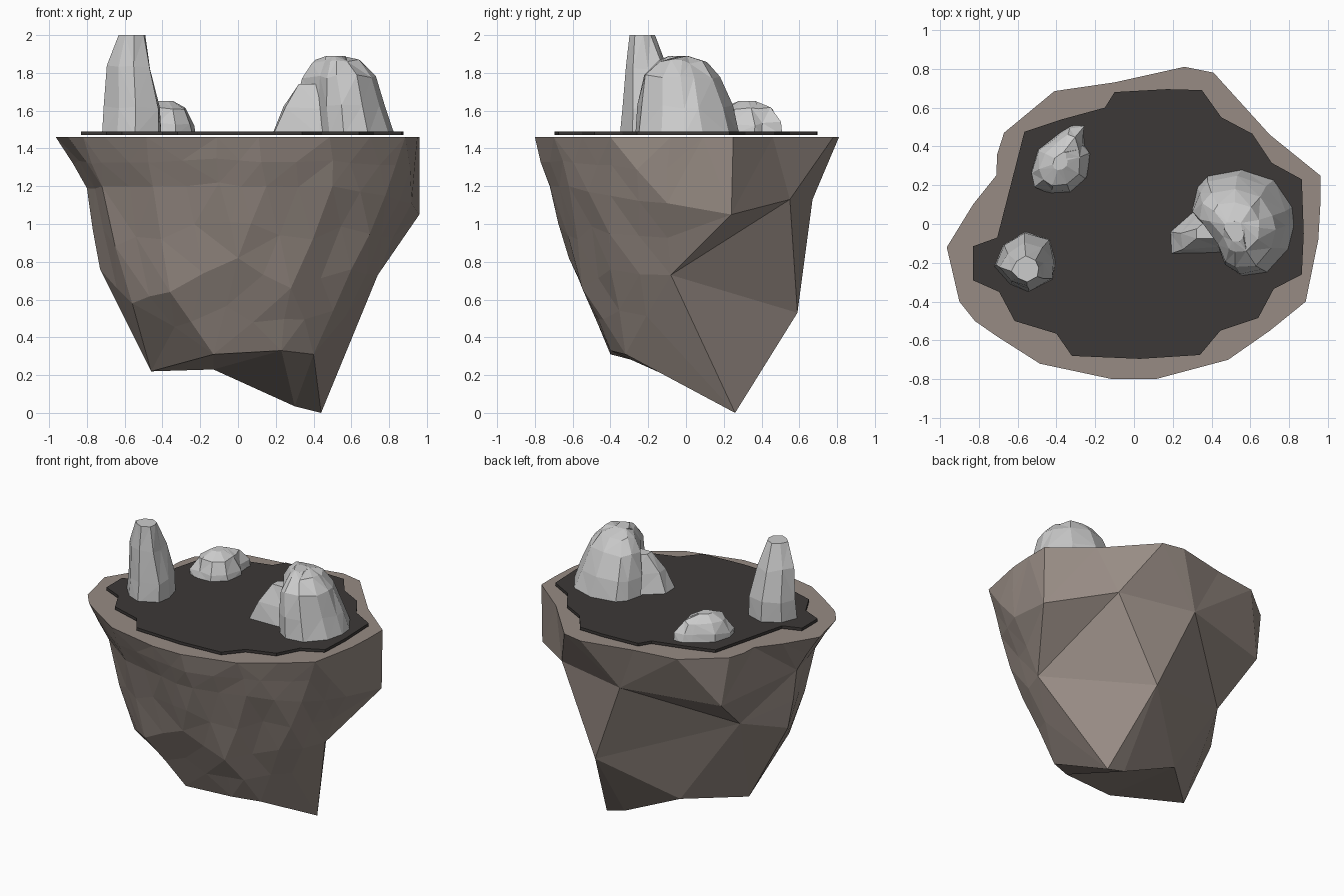
import bpy, bmesh, math, random
from mathutils import Vector

if "Cube" in bpy.data.objects:
    bpy.data.objects.remove(bpy.data.objects["Cube"])

random.seed(4)


def material(name, rgb):
    m = bpy.data.materials.new(name)
    m.diffuse_color = (*rgb, 1)
    m.use_nodes = True
    m.node_tree.nodes["Principled BSDF"].inputs["Base Color"].default_value = m.diffuse_color
    return m


def finish(bm, name, mat=None):
    bmesh.ops.recalc_face_normals(bm, faces=bm.faces[:])
    me = bpy.data.meshes.new(name)
    bm.to_mesh(me)
    bm.free()
    ob = bpy.data.objects.new(name, me)
    bpy.context.collection.objects.link(ob)
    if mat:
        me.materials.append(mat)
    return ob


def loft(rings, centre):
    """Stack rings (any point count, each running round the centre) into a closed faceted solid."""
    bm = bmesh.new()

    def ang(p):
        # measured from the front, so that every ring starts there
        return (math.atan2(p[1] - centre[1], p[0] - centre[0]) + math.radians(91)) % (2 * math.pi)

    loops = [[bm.verts.new(p) for p in sorted(ring, key=ang)] for ring in rings]
    for a, b in zip(loops, loops[1:]):
        i = j = 0
        na, nb = len(a), len(b)
        while i < na or j < nb:
            va, vb = a[i % na], b[j % nb]
            wa, wb = a[(i + 1) % na], b[(j + 1) % nb]
            # take the shorter diagonal
            if j >= nb or (i < na and (wa.co - vb.co).length <= (wb.co - va.co).length):
                bm.faces.new((va, wa, vb))
                i += 1
            else:
                bm.faces.new((va, wb, vb))
                j += 1
    caps = [bm.faces.new(loops[k]) for k in (0, -1)]
    bmesh.ops.triangulate(bm, faces=caps)
    return bm


# floating rock: rim, overhang, waist and tilted underside
rim = [(.96, .25), (.96, .09), (.95, -.08), (.885, -.4), (.7, -.55), (.485, -.7), (.11, -.8),
       (-.11, -.8), (-.485, -.72), (-.705, -.58), (-.82, -.5), (-.9, -.4), (-.965, -.12),
       (-.83, .1), (-.71, .25), (-.705, .36), (-.67, .47), (-.41, .685), (-.1, .73),
       (.26, .81), (.41, .78), (.7, .46)]
overhang = [(.92, -.1, 1.11), (.96, .24, 1.05), (.59, .55, 1.13), (.05, .67, 1.13),
            (-.62, .49, 1.11), (-.8, -.1, 1.19), (-.72, -.42, 1.2),
            (-.45, -.62, 1.2), (-.1, -.72, 1.22), (.15, -.72, 1.2), (.5, -.62, 1.2),
            (.78, -.4, 1.15)]
waist = [(.74, -.08, .73), (.3, .59, .53), (-.55, .18, .85), (-.73, -.1, .76),
         (-.56, -.36, .58), (-.36, -.53, .64), (0, -.62, .82), (.28, -.55, .66), (.6, -.4, .76)]
underside = [(.44, .26, 0), (.3, .26, .035), (-.13, .25, .23), (-.46, -.05, .22),
             (-.13, -.4, .31), (.23, -.4, .33), (.4, -.32, .31)]
bm = loft([[(x, y, 1.46) for x, y in rim], overhang, waist, underside], (.1, 0))

# chipped facets on the front half
old = {tuple(v.co) for v in bm.verts}
edges = [e for e in bm.edges
         if all(v.co.y < 0 and v.co.z > .25 for v in e.verts)
         and min(v.co.z for v in e.verts) < 1.4
         and max(v.co.z for v in e.verts) > .4]
bmesh.ops.subdivide_edges(bm, edges=edges, cuts=1)
bmesh.ops.triangulate(bm, faces=bm.faces[:])
for v in bm.verts:
    if tuple(v.co) not in old:
        v.co += Vector([random.uniform(-.012, .012) for _ in range(3)])
finish(bm, "island_rock", material("brown_rock", (.31, .26, .23)))

# dark ground plate
plate = [(-.1, .68), (.17, .695), (.35, .69), (.45, .55), (.61, .465), (.71, .315), (.865, .23),
         (.875, -.05), (.865, -.26), (.72, -.335), (.64, -.485), (.445, -.55), (.34, -.675),
         (.03, -.695), (-.32, -.68), (-.4, -.565), (-.615, -.5), (-.695, -.35), (-.83, -.29),
         (-.83, -.115), (-.705, -.07), (-.565, .475), (-.37, .54), (-.15, .6)]
bm = bmesh.new()
face = bm.faces.new([bm.verts.new((x, y, 1.47)) for x, y in plate])
ext = bmesh.ops.extrude_face_region(bm, geom=[face], use_keep_orig=True)
top = [g for g in ext["geom"] if isinstance(g, bmesh.types.BMVert)]
bmesh.ops.translate(bm, verts=top, vec=(0, 0, .02))
finish(bm, "ground_plate", material("dark_ground", (.045, .04, .038)))


def boulder(name, outline, centre, levels):
    """Grey stone: base outline shrunk level by level (z, scale, shift x, shift y)."""
    rings = []
    for k, (z, s, dx, dy) in enumerate(levels):
        j = .012 if k else 0
        last = k == len(levels) - 1
        rings.append([(centre[0] + (x - centre[0]) * s + dx + random.uniform(-j, j) * s,
                       centre[1] + (y - centre[1]) * s + dy + random.uniform(-j, j) * s,
                       z + random.uniform(-j, j) * (not last)) for x, y in outline])
    finish(loft(rings, centre), name)


# grey boulders
boulder("large_boulder",
        [(.3, .08), (.325, .19), (.38, .25), (.56, .283), (.725, .23), (.82, .09),
         (.83, -.01), (.8, -.13), (.69, -.25), (.56, -.268), (.485, -.22), (.43, -.1)],
        (.58, 0),
        [(1.47, 1, 0, 0), (1.62, .89, -.02, -.01), (1.78, .74, -.04, -.03),
         (1.86, .48, -.05, -.02), (1.89, .2, -.06, -.04)])
boulder("large_boulder_ledge",
        [(.18, -.04), (.34, .1), (.5, .08), (.5, -.14), (.43, -.15), (.185, -.155)],
        (.44, -.04),
        [(1.47, 1, 0, 0), (1.61, .74, 0, 0), (1.74, .45, 0, .02)])
boulder("tall_boulder",
        [(-.72, -.22), (-.675, -.11), (-.56, -.04), (-.435, -.08), (-.405, -.19), (-.42, -.285),
         (-.545, -.35), (-.64, -.31)],
        (-.56, -.19),
        [(1.47, 1, 0, 0), (1.62, .91, 0, 0), (1.83, .73, -.01, -.015), (2.0, .42, 0, -.04)])
boulder("small_boulder",
        [(-.53, .265), (-.495, .385), (-.38, .475), (-.32, .51), (-.26, .51), (-.25, .4),
         (-.225, .36), (-.24, .24), (-.33, .16), (-.43, .155), (-.51, .19)],
        (-.38, .32),
        [(1.47, 1, 0, 0), (1.53, .94, 0, 0), (1.61, .7, 0, 0), (1.65, .25, 0, 0)])
